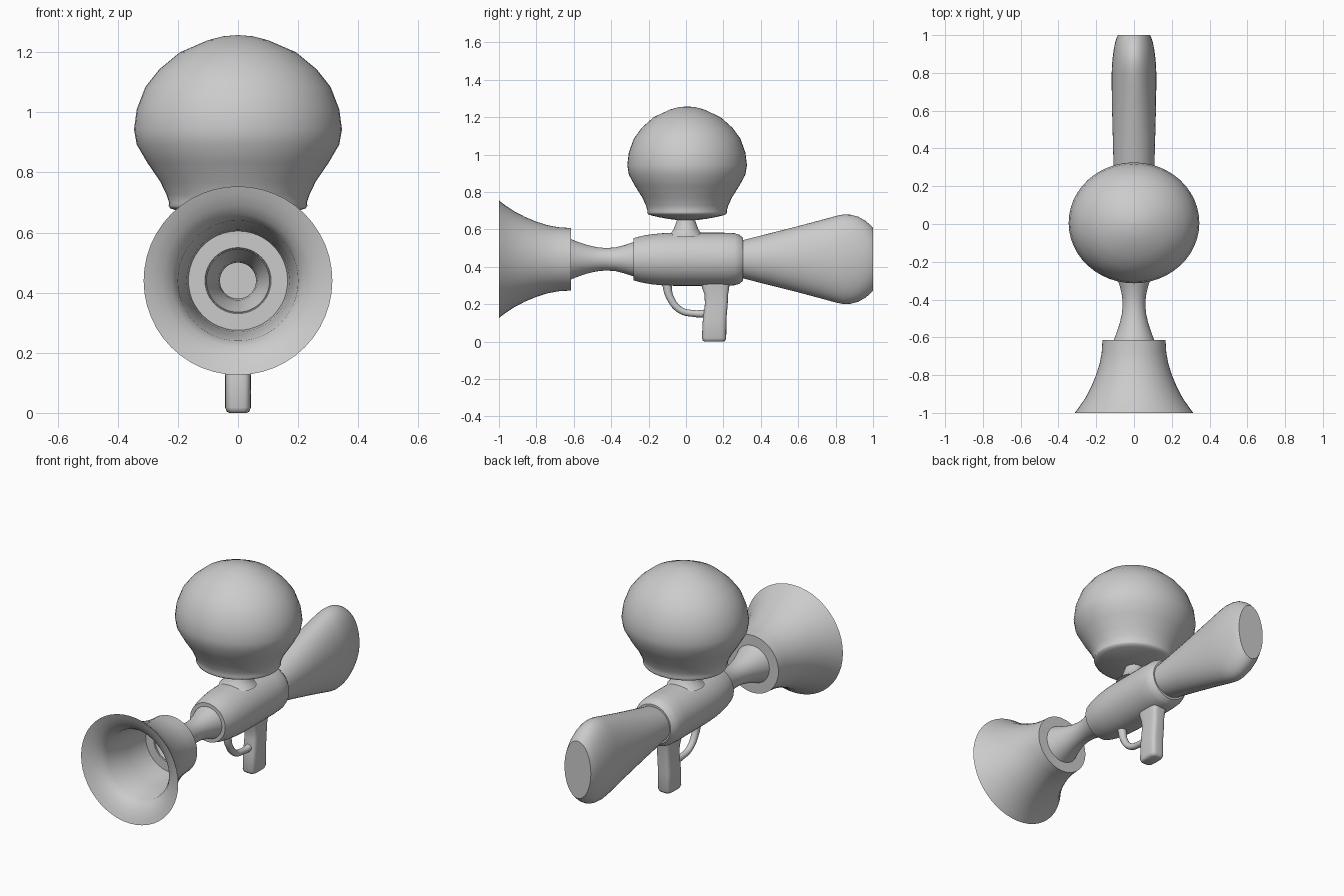
import bpy, math

if "Cube" in bpy.data.objects:
    bpy.data.objects.remove(bpy.data.objects["Cube"])

AXIS_Z = 0.44  # height of the long axis


def loft(name, rings, axis="Y", centre=0.0, seg=48, power=2.0, cap_a=True, cap_b=True, angle=35):
    """Rings are (position, half width in x, half width across, optional centre shift)."""
    verts, faces = [], []
    for r in rings:
        t, a, b = r[:3]
        c = centre + (r[3] if len(r) > 3 else 0)
        for i in range(seg):
            u = 2 * math.pi * i / seg
            x = a * math.copysign(abs(math.cos(u)) ** (2 / power), math.cos(u))
            w = c + b * math.copysign(abs(math.sin(u)) ** (2 / power), math.sin(u))
            verts.append((x, t, w) if axis == "Y" else (x, w, t))
    for k in range(len(rings) - 1):
        for i in range(seg):
            j = (i + 1) % seg
            f = (k * seg + i, k * seg + j, (k + 1) * seg + j, (k + 1) * seg + i)
            faces.append(f[::-1] if axis == "Y" else f)
    n = (len(rings) - 1) * seg
    first, last = tuple(range(seg)), tuple(range(n, n + seg))
    if cap_a:
        faces.append(first if axis == "Y" else first[::-1])
    if cap_b:
        faces.append(last[::-1] if axis == "Y" else last)
    me = bpy.data.meshes.new(name)
    me.from_pydata(verts, [], faces)
    ob = bpy.data.objects.new(name, me)
    bpy.context.collection.objects.link(ob)
    smooth(ob, angle)
    return ob


def smooth(ob, angle=35):
    bpy.ops.object.select_all(action="DESELECT")
    ob.select_set(True)
    bpy.context.view_layer.objects.active = ob
    bpy.ops.object.shade_smooth_by_angle(angle=math.radians(angle))


def round_rings(pairs):
    return [(t, r, r) for t, r in pairs]


# Flared bell: back plate, outer flare, rolled lip, inner wall
loft("muzzle_bell", round_rings([
    (-.615, .105), (-.615, .167), (-.68, .171), (-.74, .182), (-.80, .201),
    (-.86, .226), (-.92, .257), (-.97, .291), (-1.0, .314), (-.99, .285),
    (-.973, .25), (-.95, .22), (-.92, .2), (-.77, .18), (-.616, .165)]),
    centre=AXIS_Z, cap_a=False, cap_b=False)

# Waisted barrel, hollow
loft("barrel", round_rings([
    (-.62, .11), (-.58, .094), (-.53, .077), (-.48, .065), (-.43, .06),
    (-.38, .063), (-.33, .075), (-.27, .095)]),
    centre=AXIS_Z, cap_a=False, cap_b=False)

# Body
loft("body", round_rings([
    (-.28, .113), (-.24, .124), (-.19, .133), (-.13, .139), (-.06, .142),
    (.20, .142), (.26, .139), (.285, .131), (.305, .115)]), centre=AXIS_Z)

# Shoulder stock, oval in section
loft("stock", [
    (.295, .108, .10), (.45, .112, .139), (.60, .116, .177), (.72, .118, .209),
    (.80, .118, .231), (.84, .117, .239), (.88, .113, .238), (.92, .108, .228),
    (.96, .100, .205), (.985, .092, .184), (1.0, .085, .167)], centre=AXIS_Z)

# Stem under the bulb
loft("bulb_stem", round_rings([
    (.56, .10), (.58, .08), (.60, .066), (.63, .055), (.66, .046), (.69, .04)]), axis="Z")

# Bulb, slightly narrower front to back
bulb = [(.648, .003), (.650, .06), (.656, .11), (.665, .165), (.674, .205), (.681, .226),
        (.690, .231), (.698, .229), (.727, .238), (.77, .259), (.833, .302), (.893, .337),
        (.943, .346), (1.01, .337), (1.085, .308), (1.143, .262), (1.2, .193),
        (1.24, .10), (1.253, .05), (1.257, .003)]
loft("bulb", [(z, r, r * .925) for z, r in bulb], axis="Z", centre=.006, angle=45)

# Hand grip, rounded box section
loft("grip", [
    (0, .030, .052, -.003), (.005, .038, .060, -.003), (.018, .043, .065, -.003),
    (.12, .043, .063), (.20, .043, .061, .009), (.25, .043, .063, .009),
    (.29, .047, .073, .005), (.33, .05, .08, .005)],
    axis="Z", centre=.153, power=4, angle=60)

# Trigger guard hoop
cu = bpy.data.curves.new("trigger_guard", "CURVE")
cu.dimensions = "3D"
cu.bevel_depth = .02
cu.bevel_resolution = 4
sp = cu.splines.new("BEZIER")
path = [(-.105, .32, 1.3), (-.085, .235, 1), (-.03, .168, .9), (.04, .15, .9), (.12, .15, 1.1)]
sp.bezier_points.add(len(path) - 1)
for bp, (y, z, rad) in zip(sp.bezier_points, path):
    bp.co = (0, y, z)
    bp.radius = rad
    bp.handle_left_type = bp.handle_right_type = "AUTO"
guard = bpy.data.objects.new("trigger_guard", cu)
bpy.context.collection.objects.link(guard)
bpy.ops.object.select_all(action="DESELECT")
guard.select_set(True)
bpy.context.view_layer.objects.active = guard
bpy.ops.object.convert(target="MESH")
smooth(bpy.context.view_layer.objects.active, 45)
